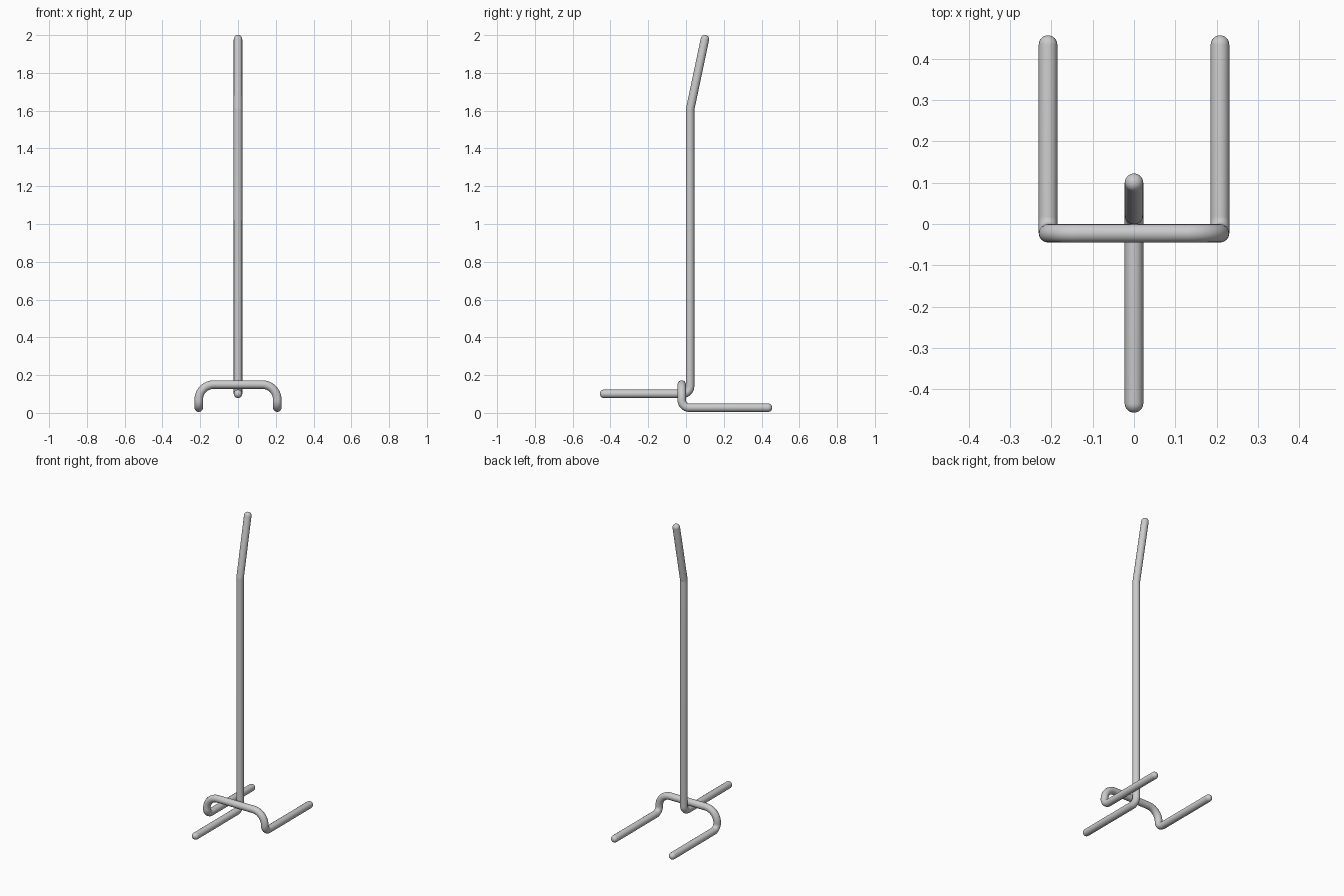
import bpy, math
from mathutils import Vector

if "Cube" in bpy.data.objects:
    bpy.data.objects.remove(bpy.data.objects["Cube"])

R = 0.0225  # tube radius


def rounded_path(corners):
    """Corners are (point, bend radius); returns path points with arcs."""
    pts = [Vector(p) for p, _ in corners]
    out = [pts[0]]
    for i in range(1, len(pts) - 1):
        p, r = pts[i], corners[i][1]
        a, b = (pts[i - 1] - p).normalized(), (pts[i + 1] - p).normalized()
        half = a.angle(b) / 2
        centre = p + (a + b).normalized() * (r / math.sin(half))
        start = p + a * (r / math.tan(half)) - centre
        end = p + b * (r / math.tan(half)) - centre
        n = max(2, round(math.degrees(math.pi - 2 * half) / 9))
        out += [centre + start.slerp(end, k / n) * r / start.slerp(end, k / n).length
                for k in range(n + 1)]
    return out + [pts[-1]]


def cap(p, q):
    """Hemispherical end at p (tube running towards q), tip first."""
    d = (p - q).normalized()
    angles = [math.radians(t) for t in (89, 75, 60, 45, 30, 15)]
    return [(p + d * R * math.sin(t), math.cos(t)) for t in angles]


def tube(name, corners):
    path = rounded_path(corners)
    rings = (cap(path[0], path[1]) + [(p, 1.0) for p in path]
             + cap(path[-1], path[-2])[::-1])
    cu = bpy.data.curves.new(name, 'CURVE')
    cu.dimensions = '3D'
    cu.bevel_depth = R
    cu.bevel_resolution = 6
    cu.use_fill_caps = True
    sp = cu.splines.new('POLY')
    sp.points.add(len(rings) - 1)
    for pt, (co, rad) in zip(sp.points, rings):
        pt.co = (*co, 1)
        pt.radius = rad
    ob = bpy.data.objects.new(name, cu)
    bpy.context.collection.objects.link(ob)
    bpy.ops.object.select_all(action='DESELECT')
    ob.select_set(True)
    bpy.context.view_layer.objects.active = ob
    bpy.ops.object.convert(target='MESH')
    bpy.ops.object.shade_smooth_by_angle(angle=math.radians(40))


# Upright post with leaning top and forward foot
tube("post_and_front_foot", [
    ((0, -0.434, 0.101), 0),
    ((0, 0.0215, 0.101), 0.04),
    ((0, 0.0215, 1.605), 0.03),
    ((0, 0.100, 1.978), 0),
])

# Arched crossbar with two rear feet
X, Y = 0.208, -0.0225
tube("rear_foot_frame", [
    ((-X, 0.434, R + 0.005), 0),
    ((-X, Y, R + 0.005), 0.04),
    ((-X, Y, 0.15), 0.08),
    ((X, Y, 0.15), 0.08),
    ((X, Y, R + 0.005), 0.04),
    ((X, 0.434, R + 0.005), 0),
])
